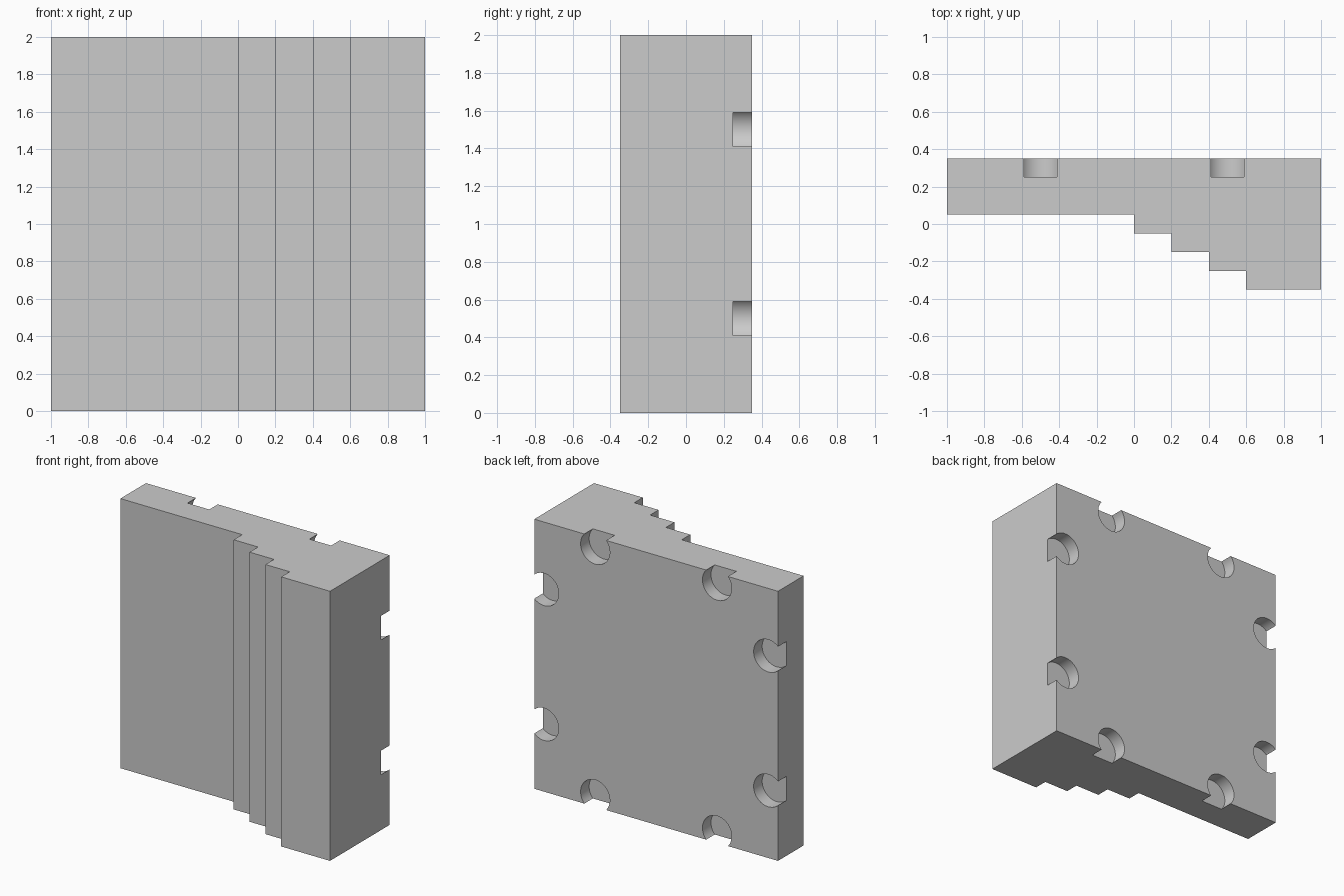
import bpy, bmesh
from math import radians
from mathutils import Matrix

if "Cube" in bpy.data.objects:
    bpy.data.objects.remove(bpy.data.objects["Cube"])

HEIGHT, BACK = 2.0, 0.35
HOLE_R, HOLE_DEPTH, INSET = 0.12, 0.10, 0.08


def make_object(name, bm):
    bmesh.ops.recalc_face_normals(bm, faces=bm.faces)
    mesh = bpy.data.meshes.new(name)
    bm.to_mesh(mesh)
    bm.free()
    obj = bpy.data.objects.new(name, mesh)
    bpy.context.collection.objects.link(obj)
    return obj


# Wall panel: stepped plan outline extruded upwards
outline = [(-1, BACK), (-1, 0.05)]
for i, x in enumerate((0, 0.2, 0.4, 0.6)):
    outline += [(x, 0.05 - 0.1 * i), (x, -0.05 - 0.1 * i)]
outline += [(1, -0.35), (1, BACK)]

bm = bmesh.new()
base = bm.faces.new([bm.verts.new((x, y, 0)) for x, y in outline])
ext = bmesh.ops.extrude_face_region(bm, geom=[base])
bmesh.ops.translate(bm, vec=(0, 0, HEIGHT),
                    verts=[v for v in ext["geom"] if isinstance(v, bmesh.types.BMVert)])
panel = make_object("stepped_panel", bm)

# Round sockets in the back, two along each edge and open to that edge
centres = [(x, z) for x in (-0.5, 0.5) for z in (INSET, HEIGHT - INSET)]
centres += [(x, z) for x in (INSET - 1, 1 - INSET) for z in (0.5, 1.5)]
bm = bmesh.new()
for x, z in centres:
    place = Matrix.Translation((x, BACK, z)) @ Matrix.Rotation(radians(90), 4, 'X')
    bmesh.ops.create_cone(bm, cap_ends=True, segments=48, radius1=HOLE_R,
                          radius2=HOLE_R, depth=2 * HOLE_DEPTH, matrix=place)
cutter = make_object("socket_cutter", bm)
cutter.hide_render = True
cutter.hide_set(True)

cut = panel.modifiers.new("sockets", 'BOOLEAN')
cut.operation = 'DIFFERENCE'
cut.solver = 'EXACT'
cut.object = cutter

# Apply the cut, drop the cutter and smooth only the socket walls
bpy.context.view_layer.objects.active = panel
panel.select_set(True)
bpy.ops.object.modifier_apply(modifier=cut.name)
bpy.data.objects.remove(cutter)
bpy.ops.object.shade_smooth_by_angle(angle=radians(30))
